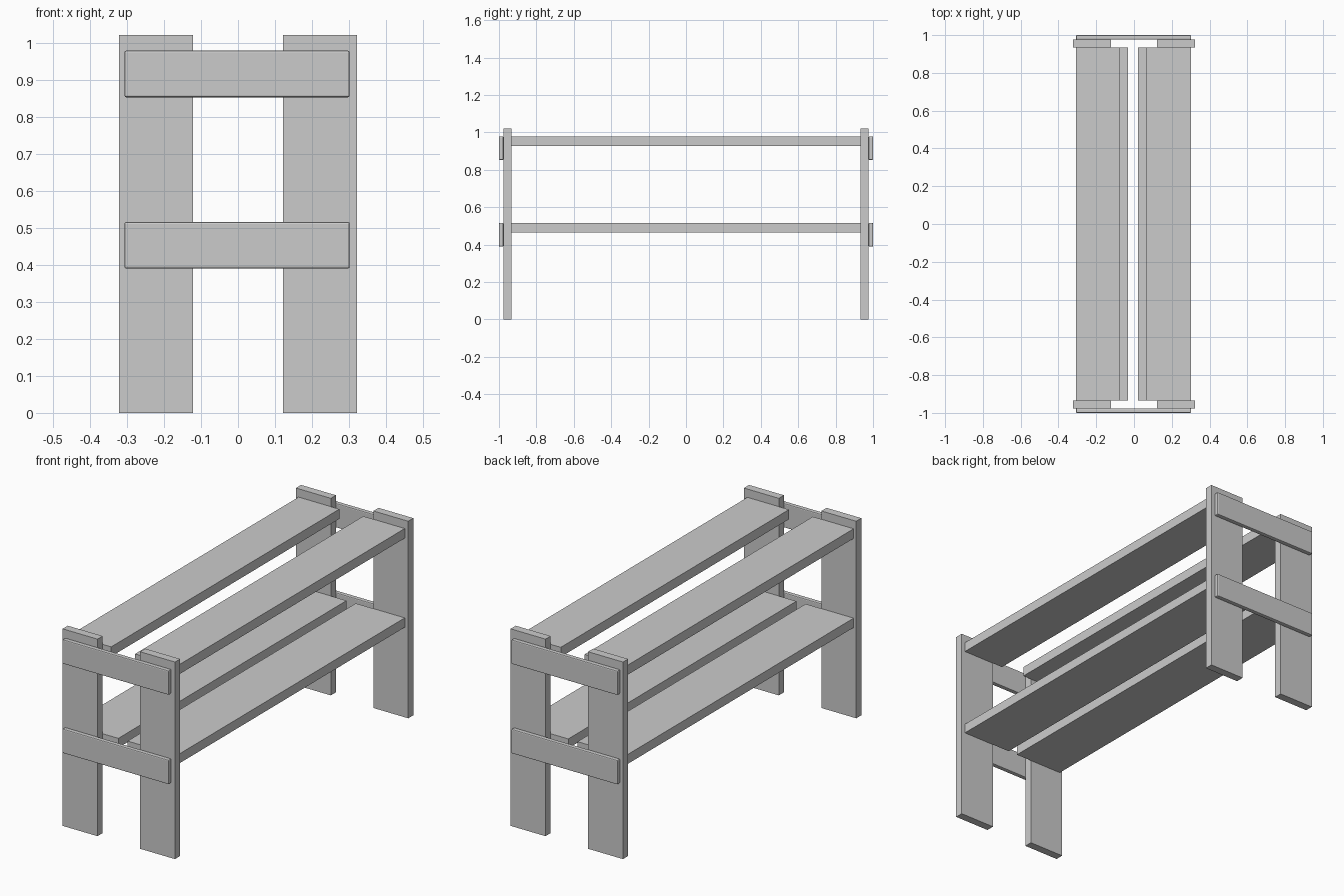
import bpy

if "Cube" in bpy.data.objects:
    bpy.data.objects.remove(bpy.data.objects["Cube"])


def box(name, x, y, z, bevel=0.0):
    """Box spanning the given (min, max) ranges, with optional softened edges."""
    spans = [sorted(s) for s in (x, y, z)]
    bpy.ops.mesh.primitive_cube_add(size=1, location=[(a + b) / 2 for a, b in spans])
    ob = bpy.context.object
    ob.name = ob.data.name = name
    ob.scale = [b - a for a, b in spans]
    bpy.ops.object.transform_apply(location=False, rotation=False, scale=True)
    if bevel:
        mod = ob.modifiers.new("soft_edges", 'BEVEL')
        mod.width = bevel
        mod.segments = 2
    return ob


LEFT, RIGHT = -0.307, 0.302
RAIL_OUT, LEG_OUT, LEG_IN = 1.0, 0.976, 0.934

for end, s in (("front", -1), ("back", 1)):
    # Plank legs
    for side, k in (("left", -1), ("right", 1)):
        box(f"{end}_{side}_leg", (k * 0.122, k * 0.322),
            (s * LEG_IN, s * LEG_OUT), (0, 1.021))
    # Cross rails on the outside of the legs
    for level, z in (("upper", (0.853, 0.979)), ("lower", (0.39, 0.516))):
        box(f"{end}_{level}_rail", (LEFT, RIGHT),
            (s * LEG_OUT, s * RAIL_OUT), z, bevel=0.005)

# Long shelf boards; the lower pair is wider
for level, z, inner in (("upper", (0.928, 0.978), (-0.073, 0.064)),
                        ("lower", (0.466, 0.515), (-0.032, 0.021))):
    box(f"{level}_left_board", (LEFT, inner[0]), (-LEG_IN, LEG_IN), z)
    box(f"{level}_right_board", (inner[1], RIGHT), (-LEG_IN, LEG_IN), z)
